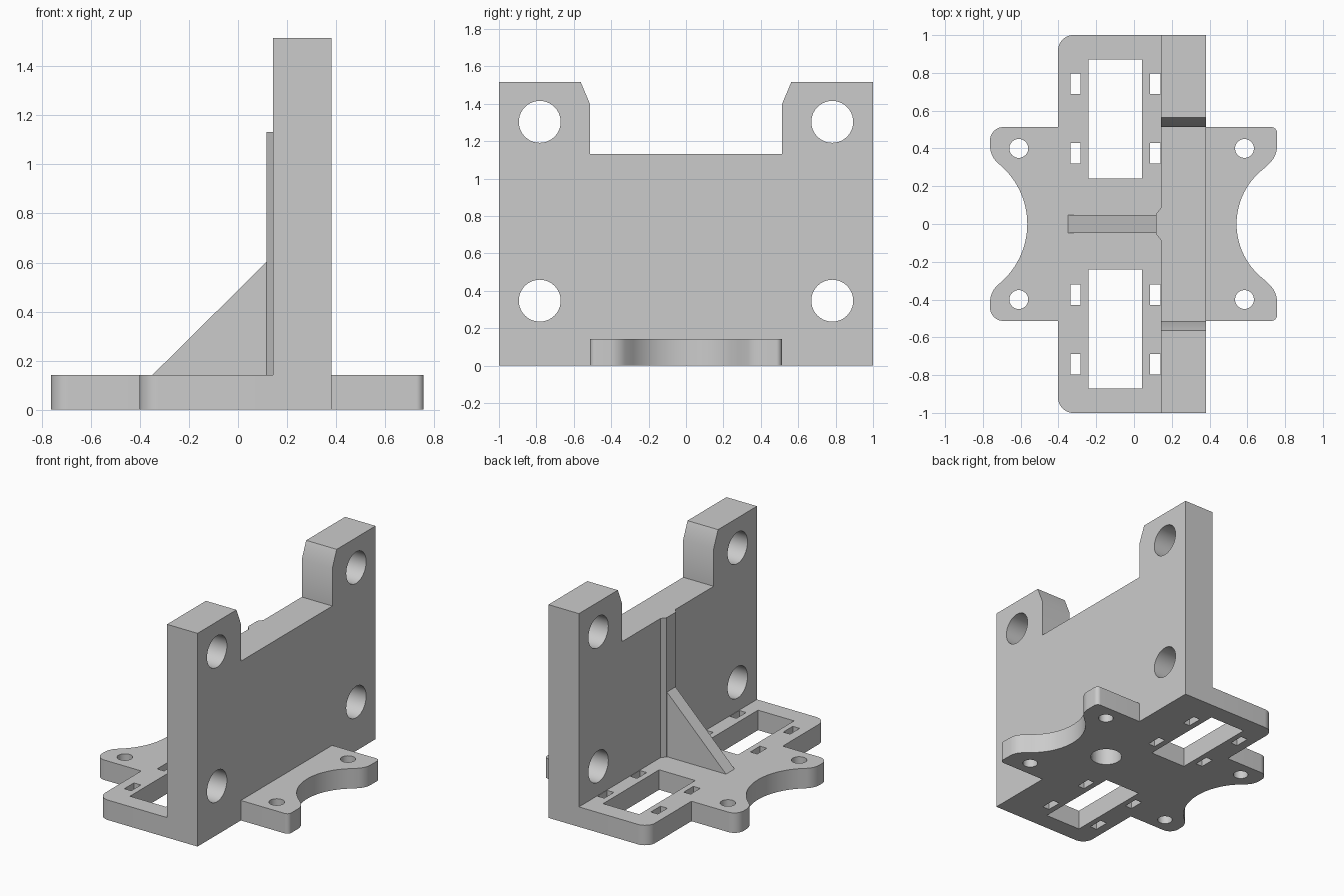
import bpy, bmesh, math
from mathutils import Vector

cube = bpy.data.objects.get("Cube")
if cube:
    bpy.data.objects.remove(cube, do_unlink=True)

grey = bpy.data.materials.new("light_grey")
grey.use_nodes = True
colour = (0.6, 0.6, 0.6, 1)
grey.diffuse_color = colour
grey.node_tree.nodes["Principled BSDF"].inputs["Base Color"].default_value = colour

BASE_H, WALL_H, NOTCH_Z = 0.142, 1.516, 1.132
WALL_X0, WALL_X1 = 0.142, 0.382


def prism(name, points, start, end, axis="z"):
    """Extrude a flat outline along an axis; outline is (x,y), (y,z) or (x,z)."""
    place = {"z": lambda a, b, t: (a, b, t),
             "x": lambda a, b, t: (t, a, b),
             "y": lambda a, b, t: (a, t, b)}[axis]
    bm = bmesh.new()
    face = bm.faces.new([bm.verts.new(place(a, b, start)) for a, b in points])
    out = bmesh.ops.extrude_face_region(bm, geom=[face])
    moved = [v for v in out["geom"] if isinstance(v, bmesh.types.BMVert)]
    bmesh.ops.translate(bm, verts=moved, vec=place(0, 0, end - start))
    bmesh.ops.recalc_face_normals(bm, faces=bm.faces[:])
    mesh = bpy.data.meshes.new(name)
    bm.to_mesh(mesh)
    bm.free()
    mesh.materials.append(grey)
    obj = bpy.data.objects.new(name, mesh)
    bpy.context.collection.objects.link(obj)
    return obj


def circle(a, b, r, n=40):
    return [(a + r * math.cos(2 * math.pi * i / n), b + r * math.sin(2 * math.pi * i / n))
            for i in range(n)]


def rect(a0, a1, b0, b1):
    return [(a0, b0), (a1, b0), (a1, b1), (a0, b1)]


def rounded(before, corner, after, r, n=8):
    """Points of a fillet of radius r at a corner."""
    p = Vector(corner)
    u, v = (Vector(before) - p).normalized(), (Vector(after) - p).normalized()
    half = u.angle(v) / 2
    centre = p + (u + v).normalized() * (r / math.sin(half))
    s = p + u * (r / math.tan(half)) - centre
    e = p + v * (r / math.tan(half)) - centre
    # sweep directions between the two tangent points
    return [tuple(centre + s.lerp(e, i / n).normalized() * r) for i in range(n + 1)]


def combine(body, parts, operation):
    """Apply booleans on the body and discard the other solids."""
    for part in parts:
        mod = body.modifiers.new("join", "BOOLEAN")
        mod.object, mod.operation, mod.solver = part, operation, "EXACT"
    graph = bpy.context.evaluated_depsgraph_get()
    mesh = bpy.data.meshes.new_from_object(body.evaluated_get(graph))
    body.modifiers.clear()
    body.data = mesh
    for part in parts:
        bpy.data.objects.remove(part, do_unlink=True)


def arm_edge(side, tip, waist, r):
    """Upper half of an ear outline, from its outer corner to the waist."""
    y = 0.513
    pts = rounded((0, y), (side * tip, y), (side * tip, 0), r)
    shoulder = (side * tip, 0.36)
    lip = (side * 0.69, 0.295)
    pts += rounded((side * tip, y), shoulder, lip, 0.12)
    # concave arc meeting the middle at the waist
    sag, chord = 0.69 - waist, 0.295
    rad = (sag * sag + chord * chord) / (2 * sag)
    top = math.asin(chord / rad)
    cx = waist + rad
    pts += [(side * (cx - rad * math.cos(t)), rad * math.sin(t))
            for t in [top * (1 - i / 14) for i in range(15)]]
    return pts


# base plate outline: back half, then mirrored to the front
left = arm_edge(-1, 0.762, 0.565, 0.07)
right = arm_edge(1, 0.757, 0.543, 0.03)
half = left[::-1]
half += [(-0.402, 0.513)]
half += rounded((-0.402, 0), (-0.402, 1), (0, 1), 0.08)
half += [(WALL_X1, 1), (WALL_X1, 0.513)]
half += right
outline = half + [(x, -y) for x, y in half[-2:0:-1]]
bracket = prism("mounting_bracket", outline, 0, BASE_H)

# upright plate with a notched top
side = [(1, 0), (1, WALL_H), (0.563, WALL_H), (0.514, 1.4), (0.514, NOTCH_Z)]
profile = side + [(-y, z) for y, z in side[::-1]]
upright = prism("upright_plate", profile, WALL_X0, WALL_X1, "x")

# raised spine and triangular gusset
spine = prism("spine", [(0.2, -0.085), (0.2, 0.085), (WALL_X0, 0.085), (0.116, 0.052),
                        (0.116, -0.052), (WALL_X0, -0.085)], 0.1, NOTCH_Z)
gusset = prism("gusset", [(-0.41, 0.081), (0.18, 0.081), (0.18, 0.602), (0.116, 0.602)],
               -0.048, 0.048, "y")
combine(bracket, [upright, spine, gusset], "UNION")

# openings
cuts = []
for s in (-1, 1):
    cuts.append(prism("window", rect(-0.241, 0.043, *sorted((s * 0.24, s * 0.87))), -0.1, 0.3))
    for x in (-0.61, 0.585):
        cuts.append(prism("screw_hole", circle(x, s * 0.4, 0.05), -0.1, 0.3))
    for z in (0.347, 1.303):
        cuts.append(prism("wall_hole", circle(s * 0.782, z, 0.112), 0, 0.6, "x"))
    for x in (-0.336, 0.085):
        for y in (0.374, 0.743):
            cuts.append(prism("tie_slot", rect(x, x + 0.054, s * y - 0.054, s * y + 0.054),
                              -0.1, 0.3))
# blind bore rising into the upright from below
cuts.append(prism("bore", circle(0.247, 0, 0.105), -0.1, 1.0))
combine(bracket, cuts, "DIFFERENCE")

bpy.ops.object.select_all(action="DESELECT")
bracket.select_set(True)
bpy.context.view_layer.objects.active = bracket
bpy.ops.object.shade_smooth_by_angle(angle=math.radians(30))
